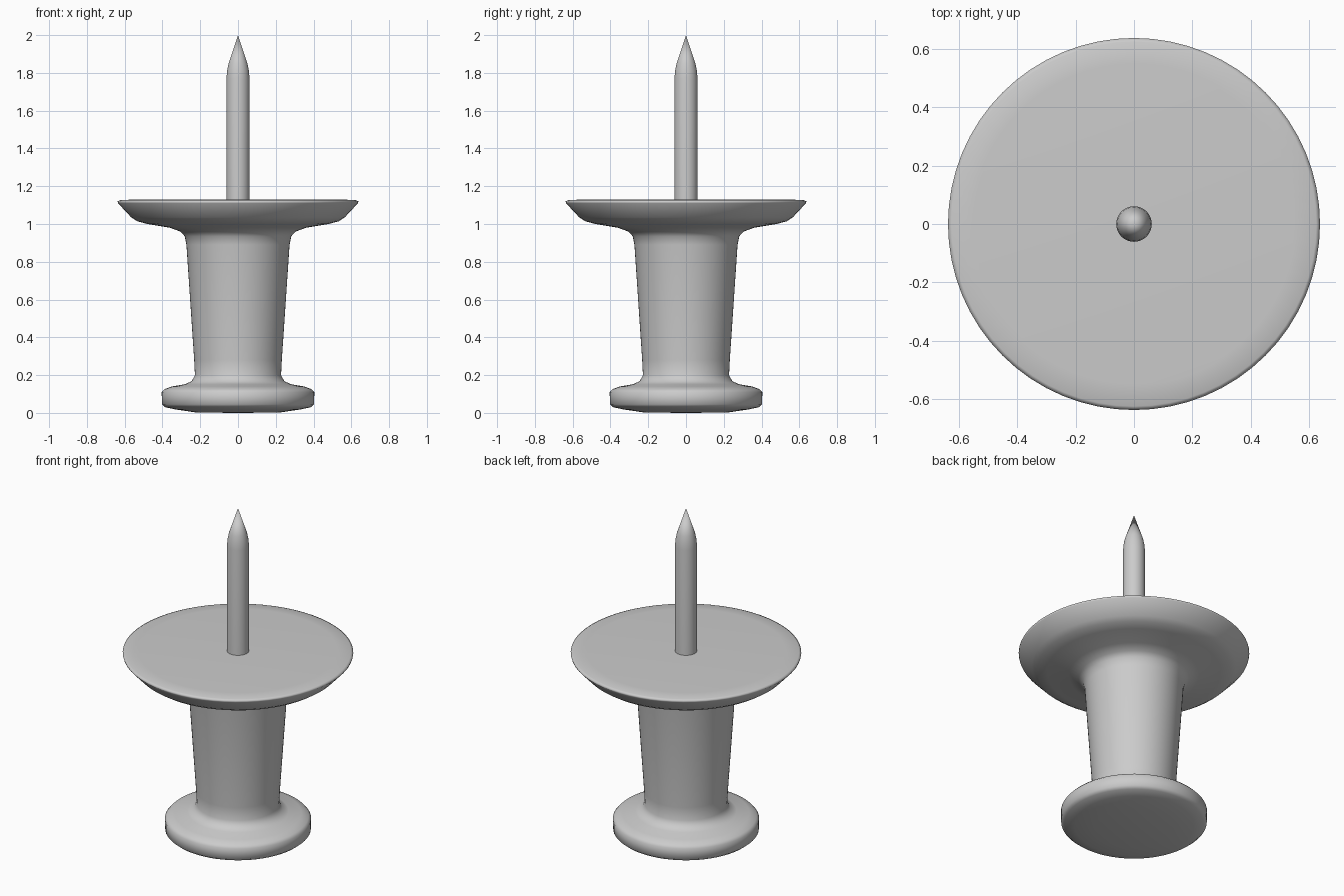
import bpy, bmesh
from math import radians
from mathutils import Matrix, Vector

cube = bpy.data.objects.get("Cube")
if cube:
    bpy.data.objects.remove(cube, do_unlink=True)

grey = bpy.data.materials.new("plain grey")
grey.use_nodes = True
colour = (0.6, 0.6, 0.6, 1)
grey.diffuse_color = colour
grey.node_tree.nodes["Principled BSDF"].inputs["Base Color"].default_value = colour


def lathe(name, profile, steps, sharp_angle):
    """Spin a (radius, height) profile around the z axis."""
    bm = bmesh.new()
    verts = [bm.verts.new((r, 0, z)) for r, z in profile]
    edges = [bm.edges.new(pair) for pair in zip(verts, verts[1:])]
    bmesh.ops.spin(bm, geom=verts + edges, cent=(0, 0, 0), axis=(0, 0, 1),
                   angle=radians(360), steps=steps)
    bmesh.ops.remove_doubles(bm, verts=bm.verts, dist=0.0001)
    bmesh.ops.recalc_face_normals(bm, faces=bm.faces)
    mesh = bpy.data.meshes.new(name)
    bm.to_mesh(mesh)
    bm.free()
    mesh.materials.append(grey)
    obj = bpy.data.objects.new(name, mesh)
    bpy.context.collection.objects.link(obj)
    bpy.ops.object.select_all(action="DESELECT")
    obj.select_set(True)
    bpy.context.view_layer.objects.active = obj
    bpy.ops.object.shade_smooth_by_angle(angle=radians(sharp_angle))
    return obj


# Handle: foot, tapered grip and wide collar in one turned piece
lathe("handle", [
    (0, 0.008), (0.22, 0.01), (0.33, 0.018), (0.385, 0.03), (0.403, 0.045),
    (0.404, 0.11), (0.39, 0.125), (0.35, 0.14), (0.28, 0.152),
    (0.245, 0.168), (0.228, 0.2), (0.232, 0.28), (0.273, 0.89),
    (0.282, 0.935), (0.305, 0.96), (0.36, 0.98), (0.48, 1.0), (0.535, 1.015),
    (0.565, 1.035), (0.635, 1.11), (0.638, 1.12), (0.625, 1.126),
    (0.55, 1.13), (0, 1.13)], 64, 180)

# Pin: straight shaft with a rounded shoulder and a pointed tip
lathe("pin", [
    (0, 1.1), (0.061, 1.1), (0.061, 1.77), (0.058, 1.81),
    (0.05, 1.85), (0, 2.0)], 32, 40)

# Slightly domed underside centre touching the ground
base = bpy.data.objects["handle"].data
for v in base.vertices:
    if v.co.z < 0.012:
        v.co.z -= 0.008
